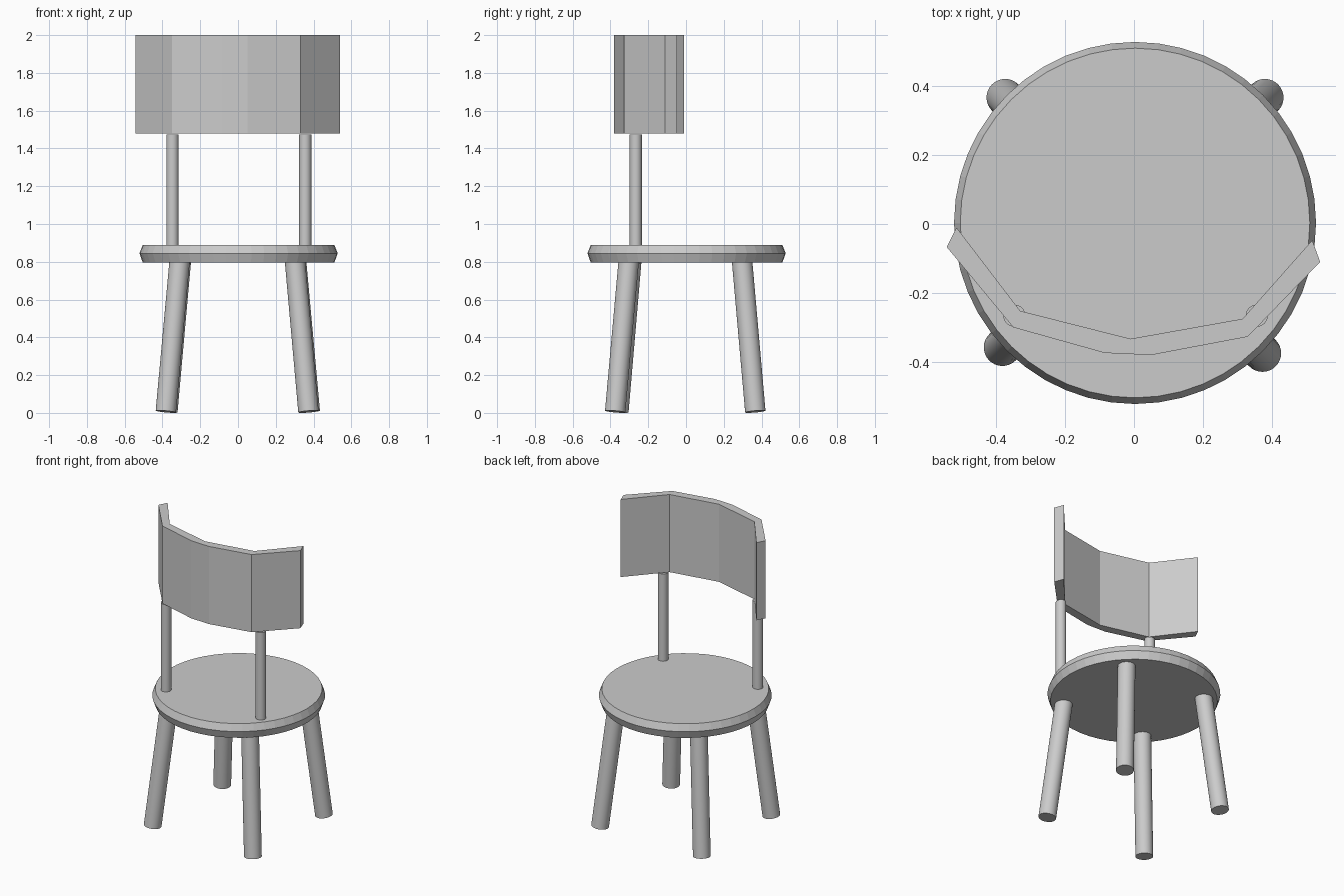
import bpy, bmesh
from mathutils import Vector

cube = bpy.data.objects.get("Cube")
if cube:
    bpy.data.objects.remove(cube, do_unlink=True)

grey = bpy.data.materials.new("plain_grey")
grey.use_nodes = True
COLOUR = (0.6, 0.6, 0.6, 1.0)
grey.diffuse_color = COLOUR
grey.node_tree.nodes["Principled BSDF"].inputs["Base Color"].default_value = COLOUR


def finish(bm, name):
    bmesh.ops.recalc_face_normals(bm, faces=bm.faces)
    mesh = bpy.data.meshes.new(name)
    bm.to_mesh(mesh)
    bm.free()
    mesh.materials.append(grey)
    obj = bpy.data.objects.new(name, mesh)
    bpy.context.collection.objects.link(obj)
    return obj


def rod(name, start, end, radius, sides=32):
    """Capped cylinder running from start to end."""
    start, end = Vector(start), Vector(end)
    axis = end - start
    bm = bmesh.new()
    bmesh.ops.create_cone(bm, cap_ends=True, segments=sides, radius1=radius,
                          radius2=radius, depth=axis.length)
    obj = finish(bm, name)
    obj.rotation_euler = axis.to_track_quat('Z', 'Y').to_euler()
    obj.location = (start + end) / 2
    bpy.ops.object.select_all(action='DESELECT')
    obj.select_set(True)
    bpy.context.view_layer.objects.active = obj
    bpy.ops.object.shade_smooth_by_angle()


# Round seat with a bevelled, pointed rim
bm = bmesh.new()
for low, high, r_low, r_high in ((0.795, 0.845, 0.507, 0.525),
                                 (0.845, 0.89, 0.525, 0.507)):
    ring = bmesh.ops.create_cone(bm, cap_ends=False, segments=48, radius1=r_low,
                                 radius2=r_high, depth=high - low)
    bmesh.ops.translate(bm, verts=ring["verts"], vec=(0.003, 0.003, (low + high) / 2))
bmesh.ops.remove_doubles(bm, verts=bm.verts, dist=0.001)
bmesh.ops.holes_fill(bm, edges=[e for e in bm.edges if e.is_boundary], sides=0)
finish(bm, "seat")

# Four splayed legs
feet = {"front_left_leg": (0.373, -0.375), "front_right_leg": (-0.382, -0.358),
        "back_left_leg": (0.38, 0.367), "back_right_leg": (-0.374, 0.367)}
for name, (x, y) in feet.items():
    rod(name, (x, y, 0.007), (x * 0.81, y * 0.81, 0.8), 0.054)

# Two upright posts carrying the backrest
for name, x in (("left_post", 0.356), ("right_post", -0.347)):
    rod(name, (x, -0.266, 0.88), (x, -0.266, 1.475), 0.032)

# Faceted curved backrest, extruded from its plan outline
outline = [(-0.515, -0.01), (-0.33, -0.252), (-0.01, -0.333), (0.315, -0.275),
           (0.517, -0.047), (0.54, -0.11), (0.33, -0.327), (0.05, -0.38),
           (-0.085, -0.374), (-0.35, -0.30), (-0.543, -0.067)]
bm = bmesh.new()
base = bm.faces.new([bm.verts.new((x, y, 1.48)) for x, y in outline])
top = bmesh.ops.extrude_face_region(bm, geom=[base], use_keep_orig=True)["geom"]
bmesh.ops.translate(bm, vec=(0, 0, 0.52),
                    verts=[v for v in top if isinstance(v, bmesh.types.BMVert)])
finish(bm, "backrest")
